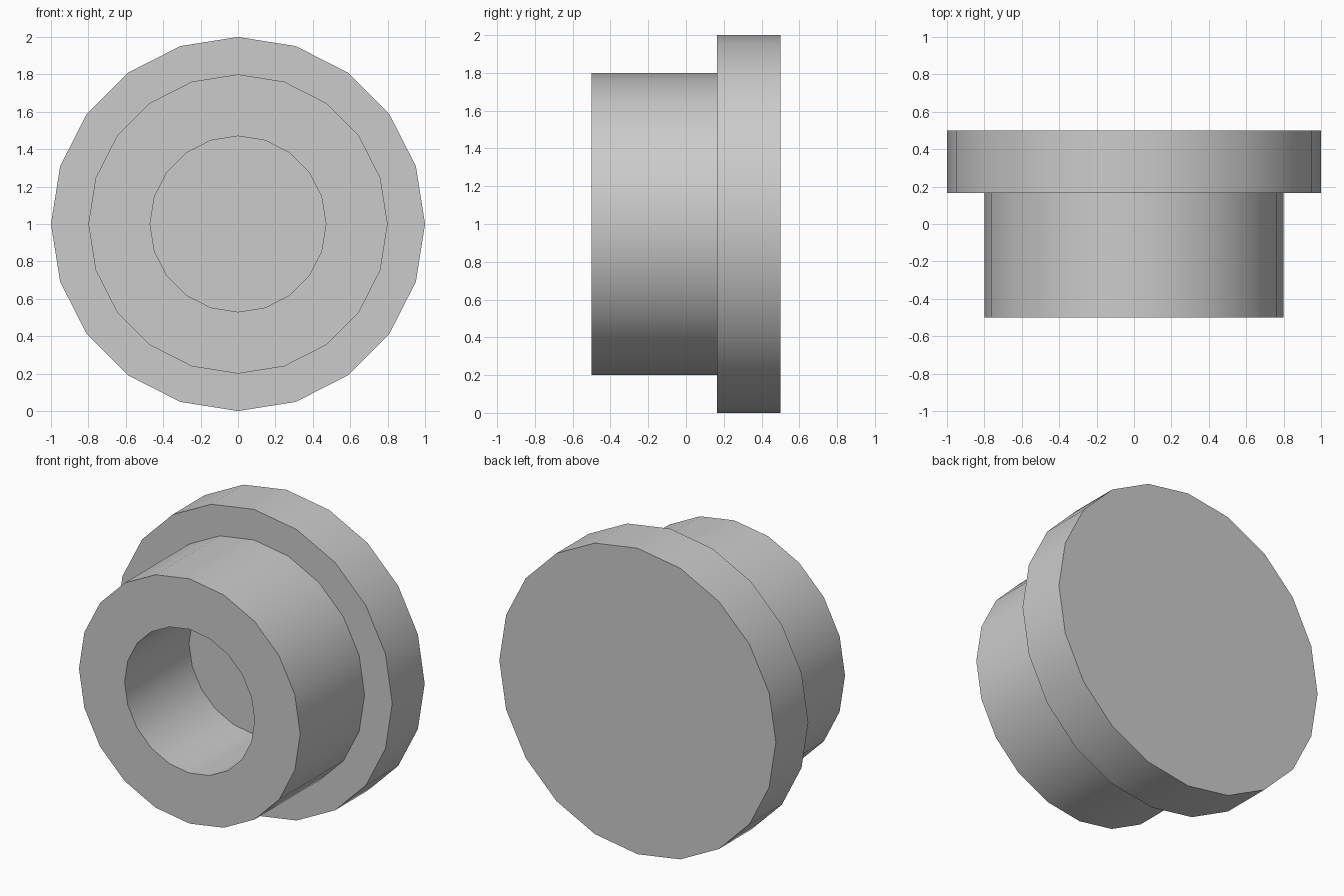
import bpy
import bmesh
from math import cos, sin, tau, radians

cube = bpy.data.objects.get("Cube")
if cube:
    bpy.data.objects.remove(cube, do_unlink=True)

SIDES = 20

# Plain grey material
grey = bpy.data.materials.new("grey")
grey.use_nodes = True
colour = (0.6, 0.6, 0.6, 1)
grey.diffuse_color = colour
grey.node_tree.nodes["Principled BSDF"].inputs["Base Color"].default_value = colour

# Half section as (radius, y): hole floor, hole rim, barrel, flange, back
profile = [(0.47, 0.165), (0.47, -0.5), (0.8, -0.5),
           (0.8, 0.165), (1.0, 0.165), (1.0, 0.5)]

# Flanged bushing turned around the y axis
bm = bmesh.new()
rings = [[bm.verts.new((r * cos(tau * i / SIDES), y, 1 + r * sin(tau * i / SIDES)))
          for i in range(SIDES)] for r, y in profile]
for a, b in zip(rings, rings[1:]):
    for i in range(SIDES):
        j = (i + 1) % SIDES
        bm.faces.new((a[i], a[j], b[j], b[i]))
bm.faces.new(rings[0])
bm.faces.new(rings[-1])
bmesh.ops.recalc_face_normals(bm, faces=bm.faces)

mesh = bpy.data.meshes.new("flanged_bushing")
bm.to_mesh(mesh)
bm.free()
mesh.materials.append(grey)
bushing = bpy.data.objects.new("flanged_bushing", mesh)
bpy.context.collection.objects.link(bushing)

# Smooth sides with sharp rims
bpy.ops.object.select_all(action='DESELECT')
bushing.select_set(True)
bpy.context.view_layer.objects.active = bushing
bpy.ops.object.shade_smooth_by_angle(angle=radians(30))
